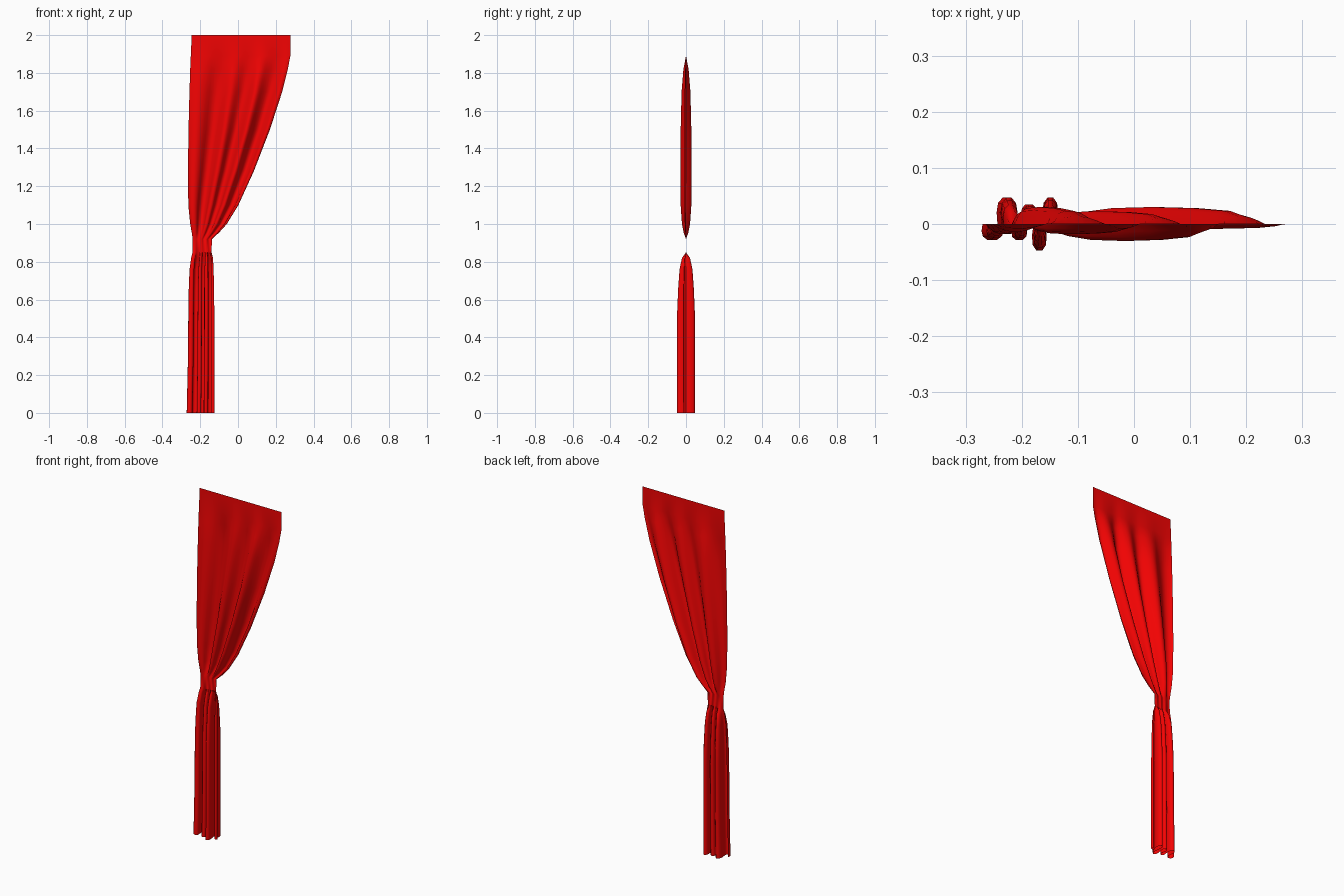
import bpy, bmesh, math

if "Cube" in bpy.data.objects:
    bpy.data.objects.remove(bpy.data.objects["Cube"])

# Curtain profile: height, left edge, right edge, fold depth, fold overhang
ROWS = [
    (2.00, -.245, .277, 0, 0), (1.89, -.250, .277, 0, 0),
    (1.82, -.253, .264, .014, 0), (1.70, -.257, .234, .024, 0),
    (1.50, -.262, .169, .029, 0), (1.28, -.265, .084, .031, .002),
    (1.10, -.263, .002, .029, .003), (1.00, -.253, -.060, .022, .003),
    (0.955, -.245, -.100, .013, .002), (0.92, -.240, -.138, 0, 0),
    (0.85, -.241, -.140, 0, 0), (0.82, -.248, -.134, .022, .003),
    (0.76, -.256, -.132, .035, .005), (0.65, -.259, -.131, .043, .007),
    (0.53, -.261, -.130, .048, .007), (0.25, -.264, -.130, .048, .007),
    (0.00, -.270, -.130, .048, .007),
]
# Half folds left to right, alternately front and back: relative width, depth
HALF_FOLDS = [(.19, .6), (.20, 1.0), (.12, .6), (.14, .75),
              (.13, 1.0), (.16, 1.0), (.06, .3)]
SEG = 7


def columns():
    total = sum(w for w, _ in HALF_FOLDS)
    start = 0
    for k, (width, depth) in enumerate(HALF_FOLDS):
        last = k == len(HALF_FOLDS) - 1
        for i in range(SEG + last):
            t = i / SEG
            y = (-1) ** (k + 1) * depth * math.sin(math.pi * t)
            yield (start + width * t) / total, y, math.sin(2 * math.pi * t)
        start += width


def row_points(z, left, right, amp, overhang):
    return [(left + (right - left) * u - overhang * swing, amp * depth, z)
            for u, depth, swing in columns()]


# Cloth sheet gathered at the tie
bm = bmesh.new()
grid = [[bm.verts.new(p) for p in row_points(*r)] for r in ROWS]
for top, bottom in zip(grid, grid[1:]):
    for i in range(len(top) - 1):
        bm.faces.new((top[i], bottom[i], bottom[i + 1], top[i + 1]))
mesh = bpy.data.meshes.new("curtain")
bm.to_mesh(mesh)
bm.free()
curtain = bpy.data.objects.new("curtain", mesh)
bpy.context.collection.objects.link(curtain)

# Red fabric
red = bpy.data.materials.new("red_fabric")
red.diffuse_color = (0.9, 0.001, 0.001, 1)
red.use_nodes = True
red.node_tree.nodes["Principled BSDF"].inputs["Base Color"].default_value = red.diffuse_color
mesh.materials.append(red)

bpy.context.view_layer.objects.active = curtain
curtain.select_set(True)
bpy.ops.object.shade_smooth_by_angle(angle=math.radians(60))
